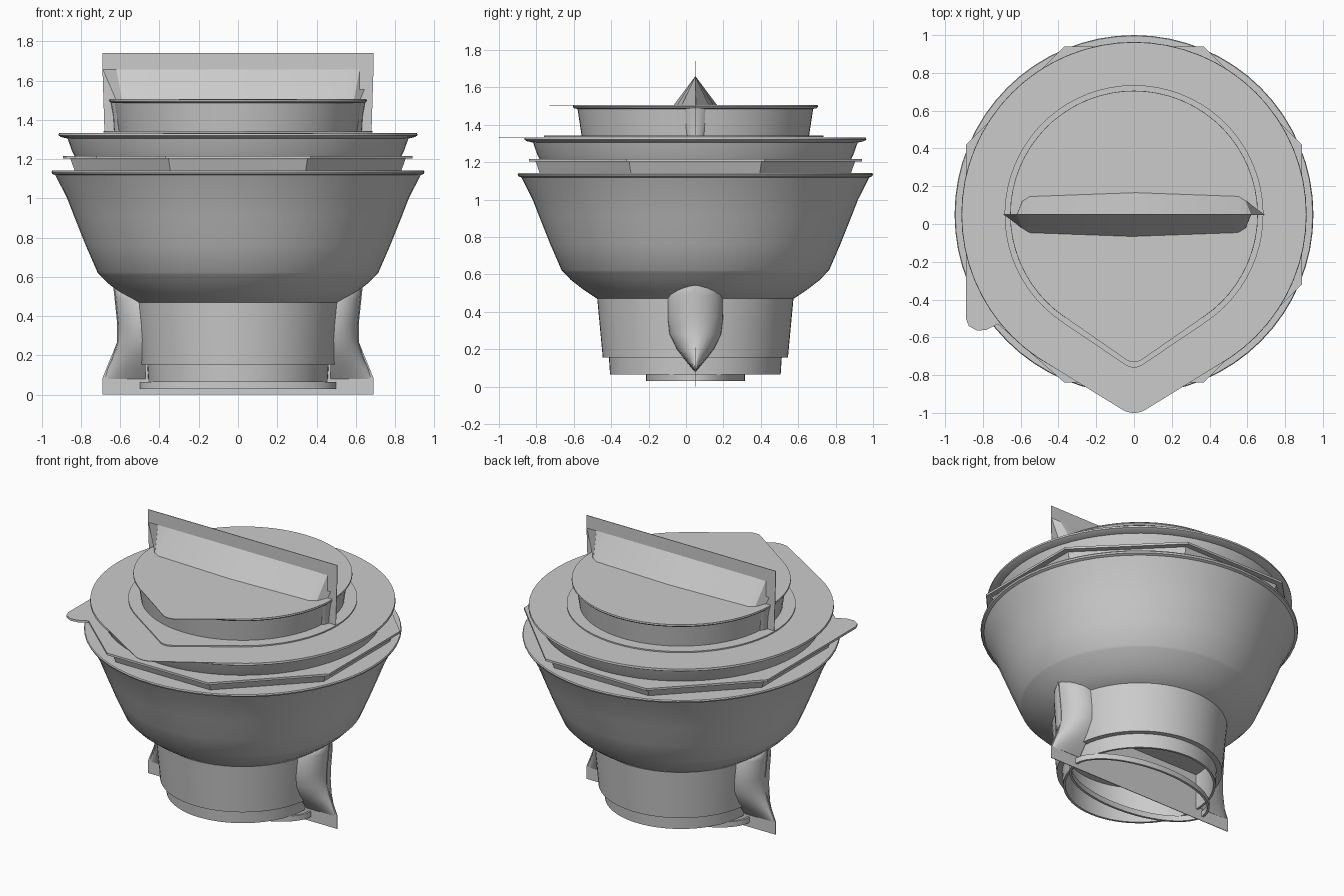
import bpy, bmesh
from math import sin, cos, pi, acos, radians
from mathutils import Vector

cube = bpy.data.objects.get("Cube")
if cube:
    bpy.data.objects.remove(cube, do_unlink=True)

AXIS_Y = 0.05      # the round parts share an axis slightly behind the centre
SEGMENTS = 64

grey = bpy.data.materials.new("plain grey")
grey.use_nodes = True
grey.diffuse_color = (0.6, 0.6, 0.6, 1)
grey.node_tree.nodes["Principled BSDF"].inputs["Base Color"].default_value = (0.6, 0.6, 0.6, 1)


def finish(name, bm, angle=30):
    bmesh.ops.remove_doubles(bm, verts=bm.verts, dist=0.0005)
    bmesh.ops.recalc_face_normals(bm, faces=bm.faces)
    mesh = bpy.data.meshes.new(name)
    bm.to_mesh(mesh)
    bm.free()
    mesh.materials.append(grey)
    ob = bpy.data.objects.new(name, mesh)
    bpy.context.collection.objects.link(ob)
    bpy.ops.object.select_all(action='DESELECT')
    ob.select_set(True)
    bpy.context.view_layer.objects.active = ob
    bpy.ops.object.shade_smooth_by_angle(angle=radians(angle))
    return ob


def loft(name, rings, caps=True, closed=False, angle=30):
    """Skin a list of equal-length point rings."""
    bm = bmesh.new()
    rows = [[bm.verts.new(p) for p in ring] for ring in rings]
    pairs = list(zip(rows, rows[1:]))
    if closed:
        pairs.append((rows[-1], rows[0]))
    for a, b in pairs:
        n = len(a)
        for i in range(n):
            j = (i + 1) % n
            bm.faces.new((a[i], a[j], b[j], b[i]))
    if caps and not closed:
        bm.faces.new(rows[0])
        bm.faces.new(rows[-1])
    return finish(name, bm, angle)


def circle(r, z, n=SEGMENTS, ry=None, start=0.0):
    ry = r if ry is None else ry
    return [Vector((r * cos(start + 2 * pi * i / n),
                    AXIS_Y + ry * sin(start + 2 * pi * i / n), z)) for i in range(n)]


def lathe(name, profile):
    return loft(name, [circle(r, z) for r, z in profile])


def slab(name, outline, z, thick):
    return loft(name, [[(x, y, h) for x, y in outline] for h in (z, z + thick)])


def teardrop(r, tip_y, tip_r):
    """Circle joined by tangents to a small rounded tip at the front."""
    d = AXIS_Y - tip_y - tip_r
    a = acos((r - tip_r) / d)
    points = []
    for i in range(57):
        t = -pi / 2 + a + (2 * pi - 2 * a) * i / 56
        points.append((r * cos(t), AXIS_Y + r * sin(t)))
    for i in range(13):
        t = -pi / 2 - a + 2 * a * i / 12
        points.append((tip_r * cos(t), tip_y + tip_r + tip_r * sin(t)))
    return points


def upright_plate(name, outline, thick=0.004):
    return loft(name, [[(x, AXIS_Y + s * thick / 2, z) for x, z in outline] for s in (-1, 1)])


def fin(name, side, inner, sections):
    """Rounded side lug made from half-oval sections (height, half width, reach)."""
    rings = []
    for z, w, reach in sections:
        rings.append([(side * (inner + (reach - inner) * cos(t)), AXIS_Y + w * sin(t), z)
                      for t in [pi * (i / 12 - 0.5) for i in range(13)]])
    return loft(name, rings, angle=45)


# Bowl with a thin rim
lathe("bowl", [(0.45, 0.45), (0.525, 0.47), (0.60, 0.52), (0.665, 0.57), (0.705, 0.612),
               (0.715, 0.622), (0.775, 0.76), (0.835, 0.91), (0.87, 1.0), (0.93, 1.118),
               (0.946, 1.125), (0.95, 1.135), (0.946, 1.142)])

# Hollow neck and stepped foot, open underneath
lathe("neck", [(0.525, 0.475), (0.495, 0.155), (0.462, 0.155), (0.456, 0.065),
               (0.442, 0.065), (0.442, 0.3)])

# Oval ring below the foot
loft("base_ring", [circle(0.50, 0.065, ry=0.265), circle(0.50, 0.03, ry=0.265),
                   circle(0.485, 0.03, ry=0.25), circle(0.485, 0.065, ry=0.25)], closed=True)

# Eight-sided gasket plate with a pull tab, and its flared support
octagon = [(p.x, p.y) for p in circle(0.963, 0, 8, start=pi / 8)]
tab = [(-0.89, -0.50), (-0.875, -0.54), (-0.83, -0.565), (-0.78, -0.56), (-0.72, -0.53)]
slab("gasket_plate", octagon[:4] + [octagon[4]] + tab + octagon[5:], 1.203, 0.014)
loft("gasket_support", [circle(0.90, 1.14, 8, start=pi / 8), circle(0.925, 1.205, 8, start=pi / 8)])

# Lid with flared skirt, rolled rim and flat pouring lip
lathe("lid", [(0.83, 1.21), (0.845, 1.24), (0.868, 1.305), (0.90, 1.312),
              (0.914, 1.32), (0.912, 1.332)])
slab("lid_lip", teardrop(0.912, -1.0, 0.12), 1.329, 0.004)

# Raised collar with drop-shaped plates at its foot and top
slab("collar_foot", teardrop(0.685, -0.76, 0.08), 1.335, 0.008)
lathe("collar", [(0.608, 1.34), (0.63, 1.485), (0.648, 1.488), (0.656, 1.497), (0.652, 1.505)])
slab("collar_top", teardrop(0.655, -0.73, 0.08), 1.502, 0.004)

# Wedge grip across the top
grip = [(-0.69, 0.003, 0.62), (-0.62, 0.075, 0.59), (-0.55, 0.10, 0.55), (0, 0.12, 0),
        (0.55, 0.10, 0.55), (0.62, 0.075, 0.59), (0.69, 0.003, 0.62)]
loft("top_grip", [[(x, AXIS_Y, 1.66),
                   ((foot if x > 0 else -foot), AXIS_Y - w, 1.50),
                   ((foot if x > 0 else -foot), AXIS_Y + w, 1.50)] for x, w, foot in grip])
upright_plate("top_plate", [(-0.68, 1.34), (0.68, 1.34), (0.69, 1.66), (0.69, 1.74),
                            (-0.69, 1.74), (-0.69, 1.66)])

# Side lugs on the collar and the neck
for label, side in (("left", 1), ("right", -1)):
    fin(label + "_collar_lug", side, 0.56, [(1.34, 0.06, 0.63), (1.42, 0.08, 0.635), (1.50, 0.09, 0.65)])
    fin(label + "_handle", side, 0.47,
        [(0.08, 0.004, 0.685), (0.13, 0.045, 0.665), (0.2, 0.10, 0.635), (0.28, 0.14, 0.612),
         (0.36, 0.15, 0.612), (0.49, 0.15, 0.625), (0.525, 0.13, 0.628), (0.54, 0.09, 0.628)])

# Upright plate through the base and both handles
half = [(0.69, 0), (0.69, 0.085), (0.615, 0.27), (0.615, 0.36), (0.635, 0.55)]
upright_plate("base_plate", half + [(-x, z) for x, z in reversed(half)])
